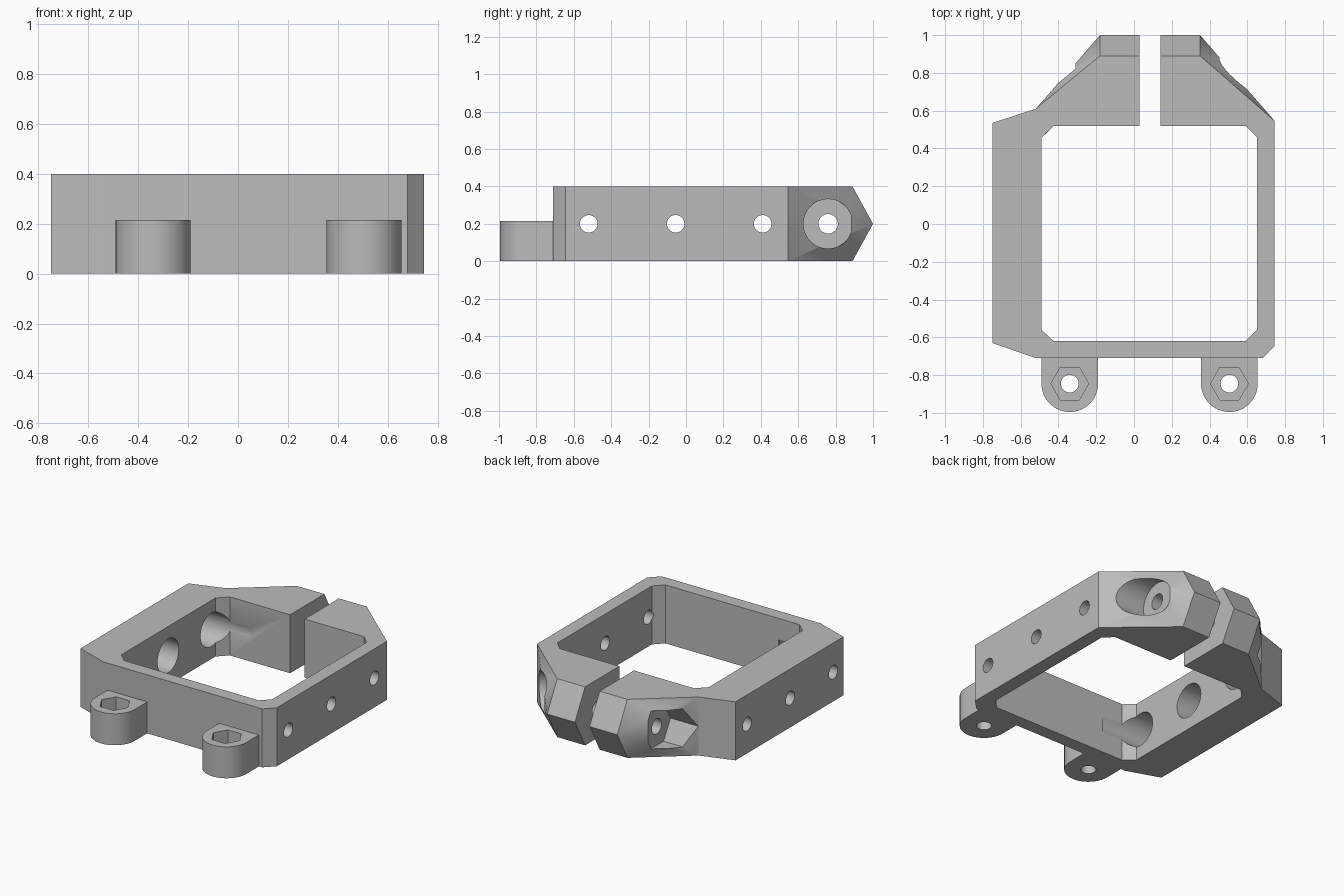
import bpy, bmesh
from math import pi, sin, cos, radians
from mathutils import Matrix

cube = bpy.data.objects.get("Cube")
if cube:
    bpy.data.objects.remove(cube, do_unlink=True)

grey = bpy.data.materials.new("plain_grey")
grey.use_nodes = True
GREY = (0.5, 0.5, 0.5, 1)
grey.diffuse_color = GREY
grey.node_tree.nodes["Principled BSDF"].inputs["Base Color"].default_value = GREY

HEIGHT = 0.4
MID = HEIGHT / 2


def finish(name, bm):
    bmesh.ops.recalc_face_normals(bm, faces=bm.faces)
    mesh = bpy.data.meshes.new(name)
    bm.to_mesh(mesh)
    bm.free()
    mesh.materials.append(grey)
    obj = bpy.data.objects.new(name, mesh)
    bpy.context.collection.objects.link(obj)
    return obj


def prism(name, outline, z0, z1):
    bm = bmesh.new()
    face = bm.faces.new([bm.verts.new((x, y, z0)) for x, y in outline])
    top = bmesh.ops.extrude_face_region(bm, geom=[face])["geom"]
    verts = [v for v in top if isinstance(v, bmesh.types.BMVert)]
    bmesh.ops.translate(bm, verts=verts, vec=(0, 0, z1 - z0))
    return finish(name, bm)


def hull(name, points):
    bm = bmesh.new()
    for p in points:
        bm.verts.new(p)
    bmesh.ops.convex_hull(bm, input=bm.verts)
    bmesh.ops.dissolve_limit(bm, angle_limit=radians(1), verts=bm.verts, edges=bm.edges)
    return finish(name, bm)


def rod(name, radius, start, end, a, b, axis="X", sides=48):
    """Rod from start to end along an axis; a and b place it crosswise."""
    bm = bmesh.new()
    bmesh.ops.create_cone(bm, cap_ends=True, segments=sides, radius1=radius,
                          radius2=radius, depth=end - start)
    middle = (start + end) / 2
    if axis == "X":
        turn = Matrix.Rotation(pi / 2, 4, "Y")
        place = Matrix.Translation((middle, a, b)) @ turn
    else:
        turn = Matrix.Rotation(pi / 2, 4, "Z")
        place = Matrix.Translation((a, b, middle)) @ turn
    bmesh.ops.transform(bm, matrix=place, verts=bm.verts)
    return finish(name, bm)


def combine(target, tool, operation="DIFFERENCE"):
    tool.hide_render = True
    mod = target.modifiers.new("combine", "BOOLEAN")
    mod.operation, mod.solver, mod.object = operation, "EXACT", tool
    bpy.context.view_layer.objects.active = target
    bpy.ops.object.modifier_apply(modifier=mod.name)
    bpy.data.objects.remove(tool, do_unlink=True)


def smooth(obj):
    bpy.ops.object.select_all(action="DESELECT")
    obj.select_set(True)
    bpy.context.view_layer.objects.active = obj
    bpy.ops.object.shade_smooth_by_angle(angle=radians(25))


# Frame body with the pointed clamp nose at the rear
frame = prism("clamp_frame", [(-0.75, -0.63), (-0.52, -0.71), (0.68, -0.71),
                              (0.745, -0.645), (0.745, 0.545), (-0.52, 0.61),
                              (-0.75, 0.535)], 0, HEIGHT)
nose_outline = [(-0.4, 0.4), (0.65, 0.4), (0.745, 0.545), (0.35, 0.89),
                (-0.18, 0.89), (-0.52, 0.61)]
nose_points = [(x, y, z) for x, y in nose_outline for z in (0, HEIGHT)]
nose_points += [(x, 1.0, MID) for x in (-0.18, 0.35)]
combine(frame, hull("nose", nose_points), "UNION")

# Chamfered opening and rear slot
combine(frame, prism("opening", [(-0.49, -0.56), (-0.425, -0.62), (0.59, -0.62),
                                 (0.65, -0.56), (0.65, 0.46), (0.59, 0.52),
                                 (-0.425, 0.52), (-0.49, 0.455)], -0.1, 0.5))
combine(frame, prism("slot", [(0.03, 0.4), (0.14, 0.4), (0.14, 1.1), (0.03, 1.1)],
                     -0.1, 0.5))

# Side screw holes, counterbored from inside the thick wall
for y in (-0.52, -0.055, 0.41):
    combine(frame, rod("screw_hole", 0.047, -1, 1, y, MID))
    combine(frame, rod("counterbore", 0.115, -0.69, -0.265, y, MID))

# Clamp bolt: through hole, round head seat and hexagonal nut pocket
combine(frame, rod("bolt_hole", 0.052, -1, 1, 0.76, MID))
combine(frame, rod("head_seat", 0.132, 0.45, 1, 0.76, MID))
combine(frame, rod("nut_pocket", 0.15, -1, -0.31, 0.76, MID, sides=6))
smooth(frame)

# Front mounting lugs with hexagonal nut pockets
LUG_Y, LUG_R, LUG_TOP = -0.845, 0.15, 0.215
for name, x in (("right_lug", -0.34), ("left_lug", 0.505)):
    arc = [(x - LUG_R * cos(pi * i / 32), LUG_Y - LUG_R * sin(pi * i / 32))
           for i in range(33)]
    lug = prism(name, arc + [(x + LUG_R, -0.7), (x - LUG_R, -0.7)], 0, LUG_TOP)
    combine(lug, rod("lug_hole", 0.047, -0.1, 0.5, x, LUG_Y, "Z"))
    combine(lug, rod("lug_pocket", 0.1, 0.1, 0.5, x, LUG_Y, "Z", 6))
    smooth(lug)
